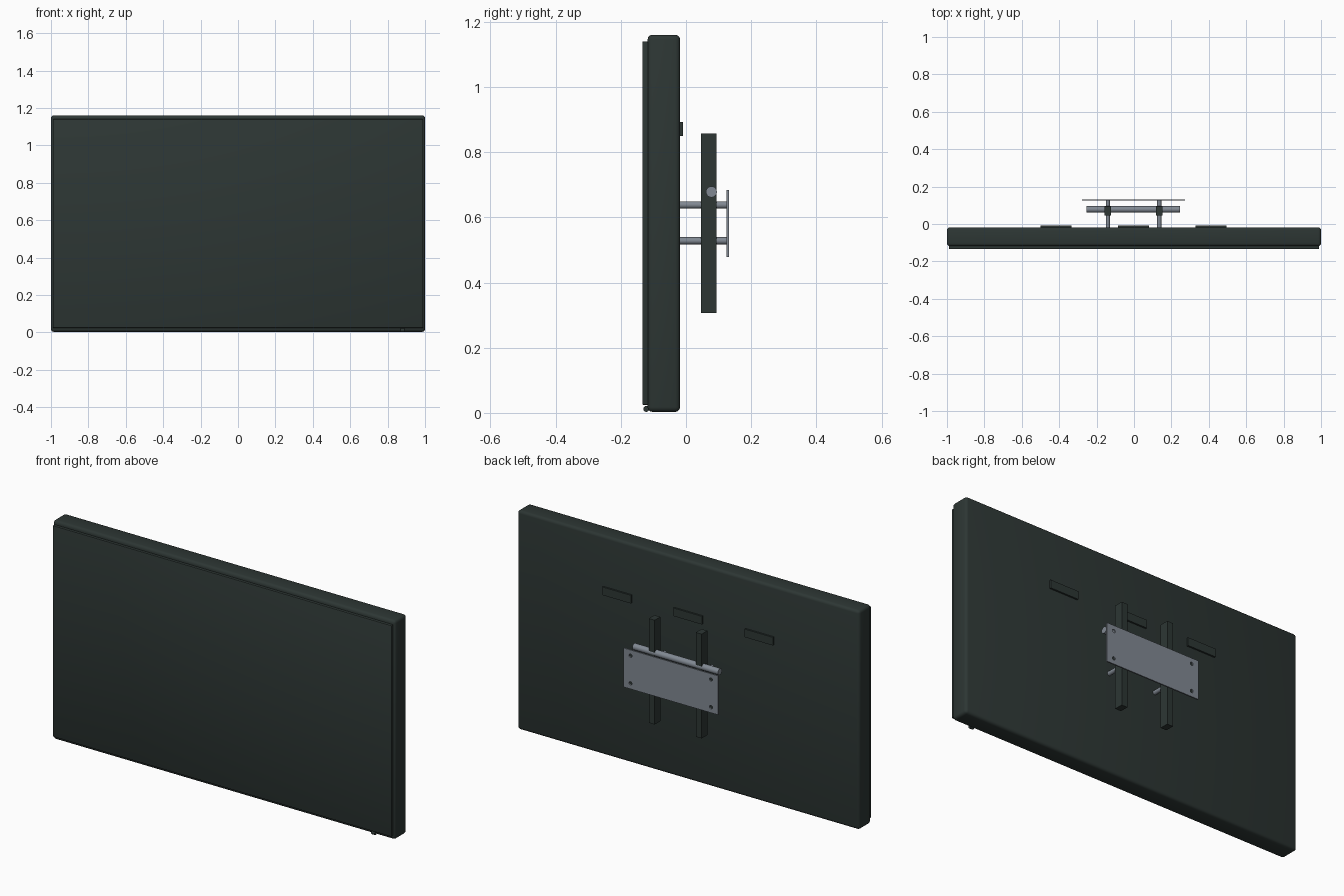
import bpy
import math

cube = bpy.data.objects.get("Cube")
if cube:
    bpy.data.objects.remove(cube, do_unlink=True)


def material(name, color):
    m = bpy.data.materials.new(name)
    m.use_nodes = True
    m.diffuse_color = (*color, 1)
    m.node_tree.nodes["Principled BSDF"].inputs["Base Color"].default_value = (*color, 1)
    return m


DARK = material("charcoal plastic", (0.026, 0.037, 0.034))
STEEL = material("grey steel", (0.22, 0.25, 0.29))


def apply_modifier(obj, mod):
    bpy.context.view_layer.objects.active = obj
    bpy.ops.object.modifier_apply(modifier=mod.name)


def box(name, x, y, z, mat, bevel=0, segments=3):
    """Box from (min, max) ranges on each axis."""
    ranges = (x, y, z)
    bpy.ops.mesh.primitive_cube_add(size=1, location=[(a + b) / 2 for a, b in ranges])
    obj = bpy.context.object
    obj.name = name
    obj.scale = [b - a for a, b in ranges]
    bpy.ops.object.transform_apply(location=False, rotation=False, scale=True)
    obj.data.materials.append(mat)
    if bevel:
        mod = obj.modifiers.new("rounded edges", 'BEVEL')
        mod.width, mod.segments = bevel, segments
        apply_modifier(obj, mod)
        bpy.ops.object.shade_smooth_by_angle(angle=math.radians(35))
    return obj


def rod(name, center, radius, length, axis, mat, sides=16):
    """Cylinder lying along x or y."""
    turn = (0, math.pi / 2, 0) if axis == 'x' else (math.pi / 2, 0, 0)
    bpy.ops.mesh.primitive_cylinder_add(vertices=sides, radius=radius, depth=length,
                                        location=center, rotation=turn)
    obj = bpy.context.object
    obj.name = name
    obj.data.materials.append(mat)
    bpy.ops.object.shade_smooth_by_angle(angle=math.radians(35))
    return obj


# Display housing and front panel
box("housing", (-1, 1), (-0.118, -0.018), (0.003, 1.16), DARK, 0.015)
box("screen", (-0.99, 0.99), (-0.134, -0.116), (0.024, 1.14), DARK, 0.004, 2)

# Small indicator under the screen
rod("indicator", (0.88, -0.122, 0.012), 0.009, 0.02, 'x', DARK)

# Raised vent covers on the back
for i, x in enumerate((-0.418, -0.003, 0.412)):
    box(f"vent_cover_{i + 1}", (x - 0.083, x + 0.083), (-0.02, -0.009), (0.85, 0.893), DARK)

# Wall mount: upright rails and standoffs
for side, x in (("right", -0.14), ("left", 0.135)):
    box(f"{side}_rail", (x - 0.017, x + 0.017), (0.046, 0.093), (0.306, 0.857), DARK)
    for level, z in (("lower", 0.528), ("upper", 0.638)):
        rod(f"{side}_{level}_standoff", (x, 0.053, z), 0.011, 0.146, 'y', STEEL)

# Horizontal cross bar
rod("cross_bar", (-0.003, 0.078, 0.678), 0.017, 0.5, 'x', STEEL)

# Wall plate with a bolt hole in each corner
plate = box("wall_plate", (-0.279, 0.273), (0.125, 0.132), (0.478, 0.684), STEEL)
for x in (-0.238, 0.232):
    for z in (0.508, 0.654):
        cutter = rod("bolt_hole_cutter", (x, 0.1285, z), 0.009, 0.04, 'y', STEEL)
        mod = plate.modifiers.new("bolt hole", 'BOOLEAN')
        mod.operation, mod.object = 'DIFFERENCE', cutter
        apply_modifier(plate, mod)
        bpy.data.objects.remove(cutter, do_unlink=True)
